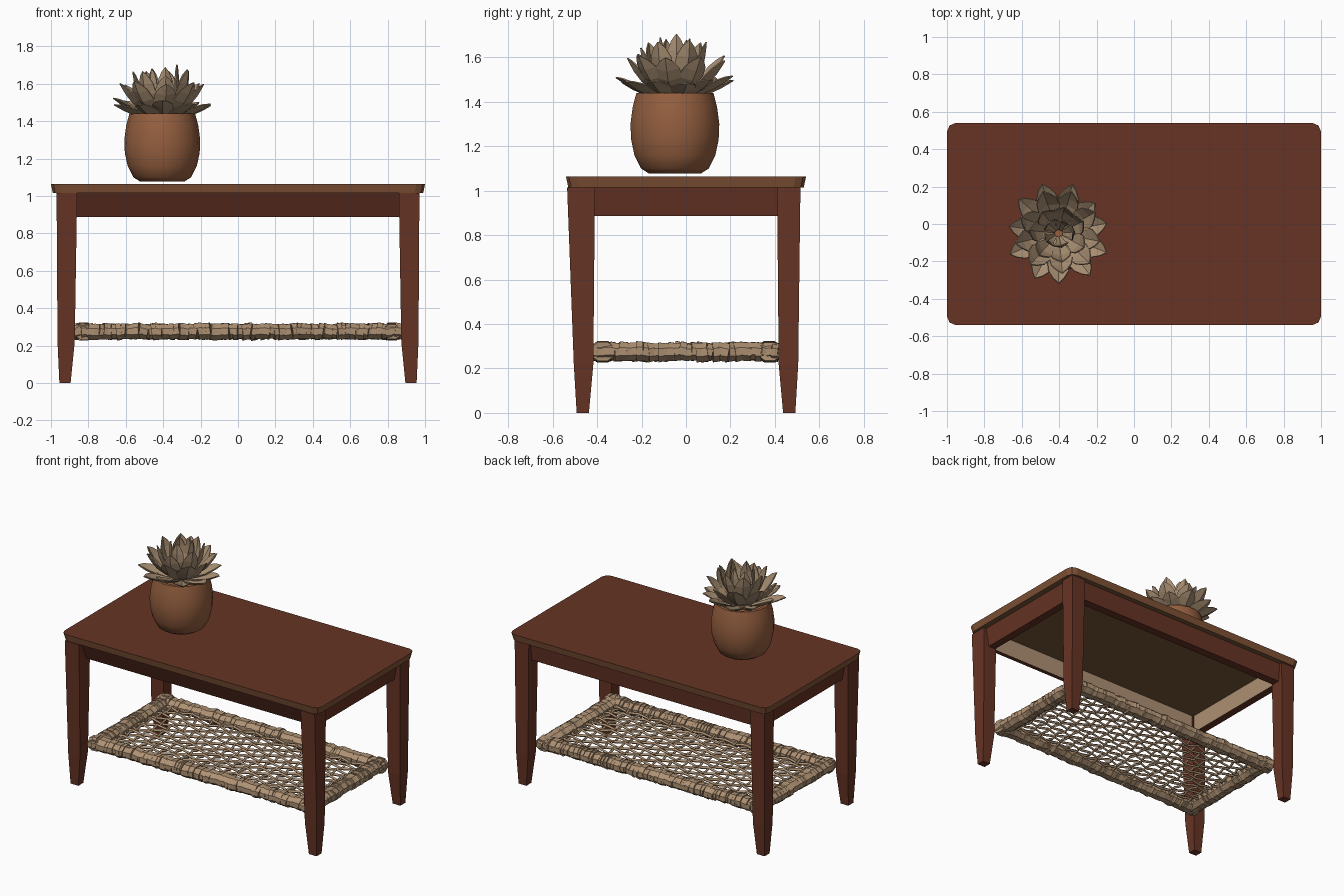
import bpy, bmesh, math, random
from mathutils import Matrix, Vector

random.seed(4)
if "Cube" in bpy.data.objects:
    bpy.data.objects.remove(bpy.data.objects["Cube"], do_unlink=True)


def material(name, rgb):
    mat = bpy.data.materials.new(name)
    mat.use_nodes = True
    mat.diffuse_color = (*rgb, 1)
    mat.node_tree.nodes["Principled BSDF"].inputs["Base Color"].default_value = (*rgb, 1)
    return mat


WOOD = material("red brown wood", (0.135, 0.034, 0.018))
EDGE = material("light brown edge", (0.21, 0.083, 0.036))
UNDER = material("raw wood underside", (0.19, 0.10, 0.045))
CLAY = material("terracotta clay", (0.30, 0.115, 0.05))
ROPE = material("natural rope", (0.42, 0.28, 0.17))
LEAF = material("dry tan leaf", (0.38, 0.265, 0.165))


def finish(name, bm, *mats, rule=None, smooth=False):
    """Turn a bmesh into an object, choosing materials by a face rule."""
    bmesh.ops.recalc_face_normals(bm, faces=bm.faces)
    for f in bm.faces:
        f.smooth = smooth
        if rule:
            f.material_index = rule(f)
    mesh = bpy.data.meshes.new(name)
    bm.to_mesh(mesh)
    bm.free()
    for m in mats:
        mesh.materials.append(m)
    obj = bpy.data.objects.new(name, mesh)
    bpy.context.collection.objects.link(obj)
    return obj


def loft(bm, rings, caps=True):
    """Skin closed rings of points that follow each other."""
    loops = [[bm.verts.new(p) for p in ring] for ring in rings]
    n = len(loops[0])
    for a, b in zip(loops, loops[1:]):
        for i in range(n):
            j = (i + 1) % n
            bm.faces.new((a[i], a[j], b[j], b[i]))
    if caps:
        bm.faces.new(loops[0])
        bm.faces.new(loops[-1])


def rect(x0, x1, y0, y1, z):
    return [(x0, y0, z), (x1, y0, z), (x1, y1, z), (x0, y1, z)]


# Table top with rounded corners
bm = bmesh.new()
loft(bm, [rect(-0.99, 0.99, -0.53, 0.53, 1.015), rect(-1, 1, -0.54, 0.54, 1.063)])
upright = [e for e in bm.edges if abs(e.verts[0].co.z - e.verts[1].co.z) > 0.02]
bmesh.ops.bevel(bm, geom=upright, offset=0.045, segments=2, profile=0.5, affect='EDGES')
finish("table_top", bm, WOOD, EDGE, UNDER,
       rule=lambda f: 0 if f.normal.z > 0.7 else 2 if f.normal.z < -0.7 else 1)

# Tapered legs
for sy, side in ((-1, "front"), (1, "back")):
    for sx, hand in ((-1, "right"), (1, "left")):
        flare = 0.535 if sy < 0 else 0.515
        bm = bmesh.new()
        loft(bm, [rect(sx * a, sx * b, sy * c, sy * d, z) for a, b, c, d, z in (
            (0.895, 0.955, 0.437, 0.492, 0), (0.873, 0.965, 0.417, 0.505, 0.22),
            (0.86, 0.97, 0.41, flare, 1.015))])
        finish(f"{side}_{hand}_leg", bm, WOOD)


# Aprons below the top, bare on the inside
def apron(name, direction, half, top_out, low_out, inner):
    d = Vector(direction)
    along = Vector((-d.y, d.x, 0))
    ends = [[d * r + along * s * half + Vector((0, 0, z)) for r, z in (
        (inner, 0.887), (low_out, 0.887), (top_out, 1.016), (inner, 1.016))] for s in (-1, 1)]
    bm = bmesh.new()
    loft(bm, ends)
    finish(name, bm, WOOD, ROPE, rule=lambda f: int(f.normal.dot(d) < -0.7))


apron("front_apron", (0, -1, 0), 0.88, 0.51, 0.45, 0.42)
apron("back_apron", (0, 1, 0), 0.88, 0.495, 0.48, 0.42)
apron("left_apron", (1, 0, 0), 0.43, 0.95, 0.925, 0.87)
apron("right_apron", (-1, 0, 0), 0.43, 0.95, 0.925, 0.87)

# Shelf frame: bars wrapped with uneven rope turns
SX, SY, SZ = 0.825, 0.375, 0.275


def wrapped_bar(name, start, end):
    bm = bmesh.new()
    start, end = Vector(start), Vector(end)
    span = end - start
    yaw = math.atan2(span.y, span.x)
    count = int(span.length / 0.024)
    for i in range(count):
        size = random.uniform(0.9, 1.06)
        center = start.lerp(end, (i + 0.5) / count)
        center.z += random.uniform(-0.003, 0.003)
        turn = (Matrix.Translation(center)
                @ Matrix.Rotation(yaw + random.uniform(-0.16, 0.16), 4, 'Z')
                @ Matrix.Rotation(math.pi / 2 + random.uniform(-0.2, 0.2), 4, 'Y')
                @ Matrix.Diagonal((0.045 * size, 0.058 * size, 1, 1))
                @ Matrix.Rotation(math.pi / 8, 4, 'Z'))
        bmesh.ops.create_cone(bm, cap_ends=True, segments=8, radius1=1.03,
                              radius2=random.uniform(0.9, 1.03),
                              depth=random.uniform(0.024, 0.036), matrix=turn)
    finish(name, bm, ROPE)


for s, side in ((-1, "front"), (1, "back")):
    wrapped_bar(f"shelf_{side}_bar", (-SX - 0.04, s * SY, SZ), (SX + 0.04, s * SY, SZ))
for s, side in ((-1, "right"), (1, "left")):
    wrapped_bar(f"shelf_{side}_bar", (s * SX, -SY - 0.04, SZ), (s * SX, SY + 0.04, SZ))


# Shelf netting: strands woven over and under
def netting(name, count, half_len, half_span, crossings, swap):
    curve = bpy.data.curves.new(name, 'CURVE')
    curve.dimensions = '3D'
    curve.bevel_depth = 0.0095
    curve.bevel_resolution = 0
    for i in range(count):
        offset = half_span * (2 * (i + 0.5) / count - 1)
        line = curve.splines.new('POLY')
        line.points.add(crossings)
        for k, p in enumerate(line.points):
            u = half_len * (2 * k / crossings - 1)
            v = offset + random.uniform(-0.008, 0.008)
            z = SZ + (0.009 if (i + k + swap) % 2 else -0.009)
            p.co = (v, u, z, 1) if swap else (u, v, z, 1)
    curve.materials.append(ROPE)
    bpy.context.collection.objects.link(bpy.data.objects.new(name, curve))


netting("shelf_long_strands", 13, SX, SY - 0.04, 20, 0)
netting("shelf_cross_strands", 19, SY, SX - 0.04, 13, 1)

# Round pot with a sunken top
PX, PY = -0.405, -0.05
profile = [(0.12, 1.078), (0.155, 1.1), (0.185, 1.16), (0.2, 1.23), (0.203, 1.3),
           (0.193, 1.375), (0.176, 1.44), (0.155, 1.44), (0.15, 1.405)]
bm = bmesh.new()
loft(bm, [[(PX + r * math.cos(a), PY + r * math.sin(a), z)
           for a in (math.tau * i / 18 for i in range(18))] for r, z in profile])
pot = finish("plant_pot", bm, CLAY, smooth=True)
bpy.ops.object.select_all(action='DESELECT')
pot.select_set(True)
bpy.context.view_layer.objects.active = pot
bpy.ops.object.shade_smooth_by_angle(angle=math.radians(40))


# Rosette of pointed, cupped leaves in tiers
def leaf(bm, angle, tip_r, tip_z, width, bulge):
    base, tip = Vector((0.025, 0, 1.42)), Vector((tip_r, 0, tip_z))
    axis = (tip - base).normalized()
    up = Vector((-axis.z, 0, axis.x))
    spin = Matrix.Translation((PX, PY, 0)) @ Matrix.Rotation(angle, 4, 'Z')
    rows = []
    for t, w in ((0, 0.3), (0.3, 0.65), (0.55, 1), (0.75, 0.9), (0.9, 0.5), (1, 0.02)):
        mid = base.lerp(tip, t) - up * bulge * math.sin(math.pi * t)
        half = width * w / 2
        rows.append([bm.verts.new(spin @ (mid + Vector((0, s * half, 0)) + up * abs(s) * half * 0.4))
                     for s in (-1, 0, 1)])
    for a, b in zip(rows, rows[1:]):
        for k in (0, 1):
            bm.faces.new((a[k], a[k + 1], b[k + 1], b[k]))


tiers = (("outer", 11, 0.27, 1.51, 0.115, 0.02), ("middle", 9, 0.225, 1.605, 0.12, 0.03),
         ("upper", 7, 0.155, 1.665, 0.11, 0.035), ("inner", 5, 0.075, 1.685, 0.085, 0.03))
for name, count, tip_r, tip_z, width, bulge in tiers:
    bm = bmesh.new()
    shift = random.uniform(0, 1)
    for i in range(count):
        leaf(bm, math.tau * (i + shift + random.uniform(-0.12, 0.12)) / count,
             tip_r * random.uniform(0.93, 1.05), tip_z + random.uniform(-0.025, 0.02), width, bulge)
    leaves = finish(f"{name}_leaves", bm, LEAF)
    thick = leaves.modifiers.new("thickness", 'SOLIDIFY')
    thick.thickness = 0.006
